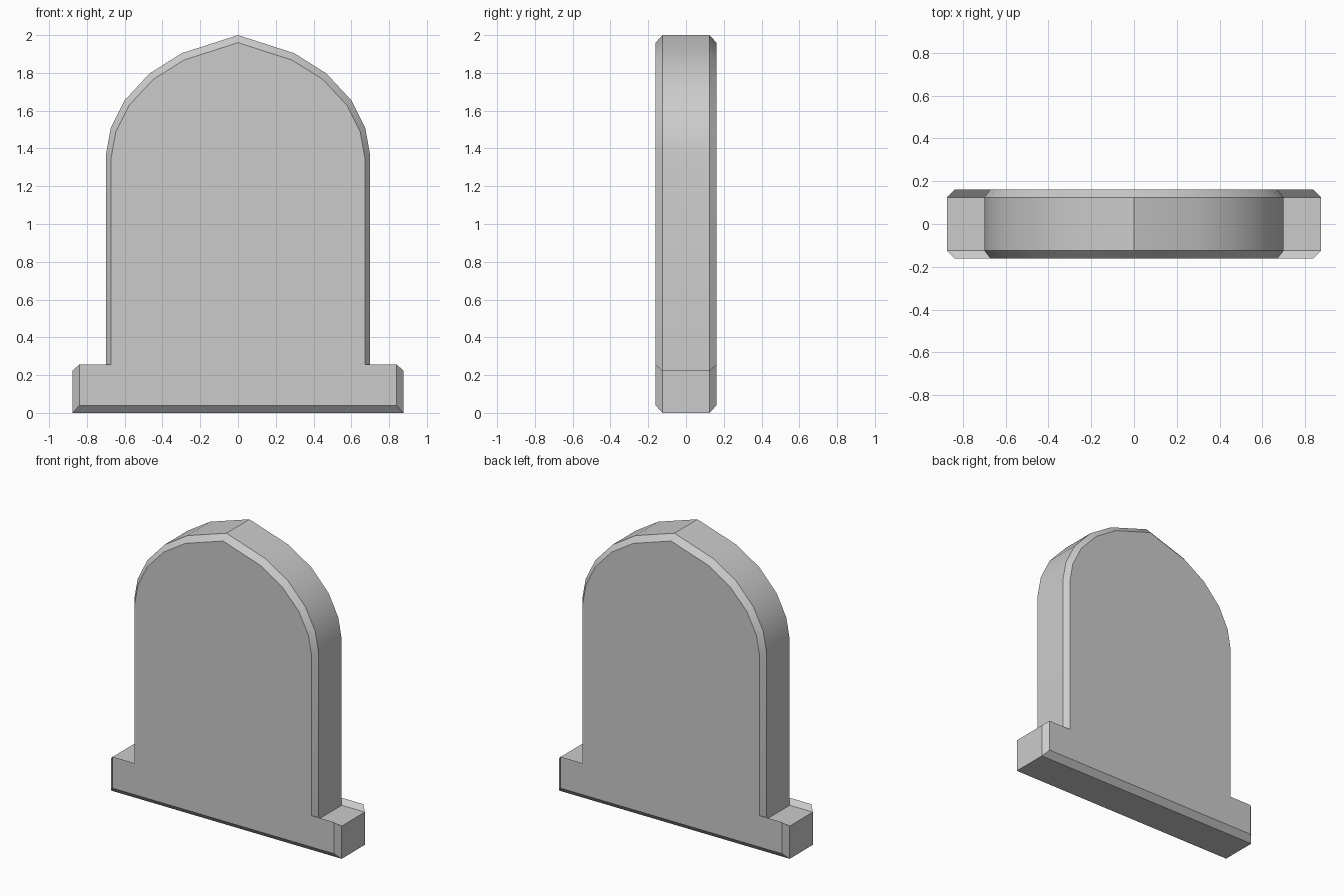
import bpy
import bmesh
import math

cube = bpy.data.objects.get("Cube")
if cube:
    bpy.data.objects.remove(cube, do_unlink=True)

# Plain stone colour
stone = bpy.data.materials.new("grey_stone")
stone.use_nodes = True
GREY = (0.6, 0.6, 0.6, 1.0)
stone.diffuse_color = GREY
stone.node_tree.nodes["Principled BSDF"].inputs["Base Color"].default_value = GREY

# Half outline from the foot up to the pointed top, then mirrored
half = [(0.875, 0), (0.875, 0.225), (0.7, 0.225), (0.7, 1.363), (0.674, 1.507),
        (0.6, 1.655), (0.468, 1.797), (0.298, 1.904)]
outline = half + [(0, 2)] + [(-x, z) for x, z in reversed(half)]

# Outer faces are the outline shrunk about its middle, giving the sloped rim
FACE_SCALE = 0.96
MIDDLE = 1.0
layers = [(-0.161, FACE_SCALE), (-0.125, 1), (0.125, 1), (0.161, FACE_SCALE)]

bm = bmesh.new()
rings = [[bm.verts.new((x * s, y, MIDDLE + (z - MIDDLE) * s)) for x, z in outline]
         for y, s in layers]

# Front and back faces
bm.faces.new(rings[0])
bm.faces.new(list(reversed(rings[-1])))

# Rim and edge bands
count = len(outline)
for a, b in zip(rings, rings[1:]):
    for i in range(count):
        j = (i + 1) % count
        bm.faces.new((a[i], b[i], b[j], a[j]))
bmesh.ops.recalc_face_normals(bm, faces=bm.faces)

mesh = bpy.data.meshes.new("headstone")
bm.to_mesh(mesh)
bm.free()
mesh.materials.append(stone)
headstone = bpy.data.objects.new("headstone", mesh)
bpy.context.collection.objects.link(headstone)

# Smooth arch with crisp corners
bpy.ops.object.select_all(action="DESELECT")
headstone.select_set(True)
bpy.context.view_layer.objects.active = headstone
bpy.ops.object.shade_smooth_by_angle(angle=math.radians(30))
